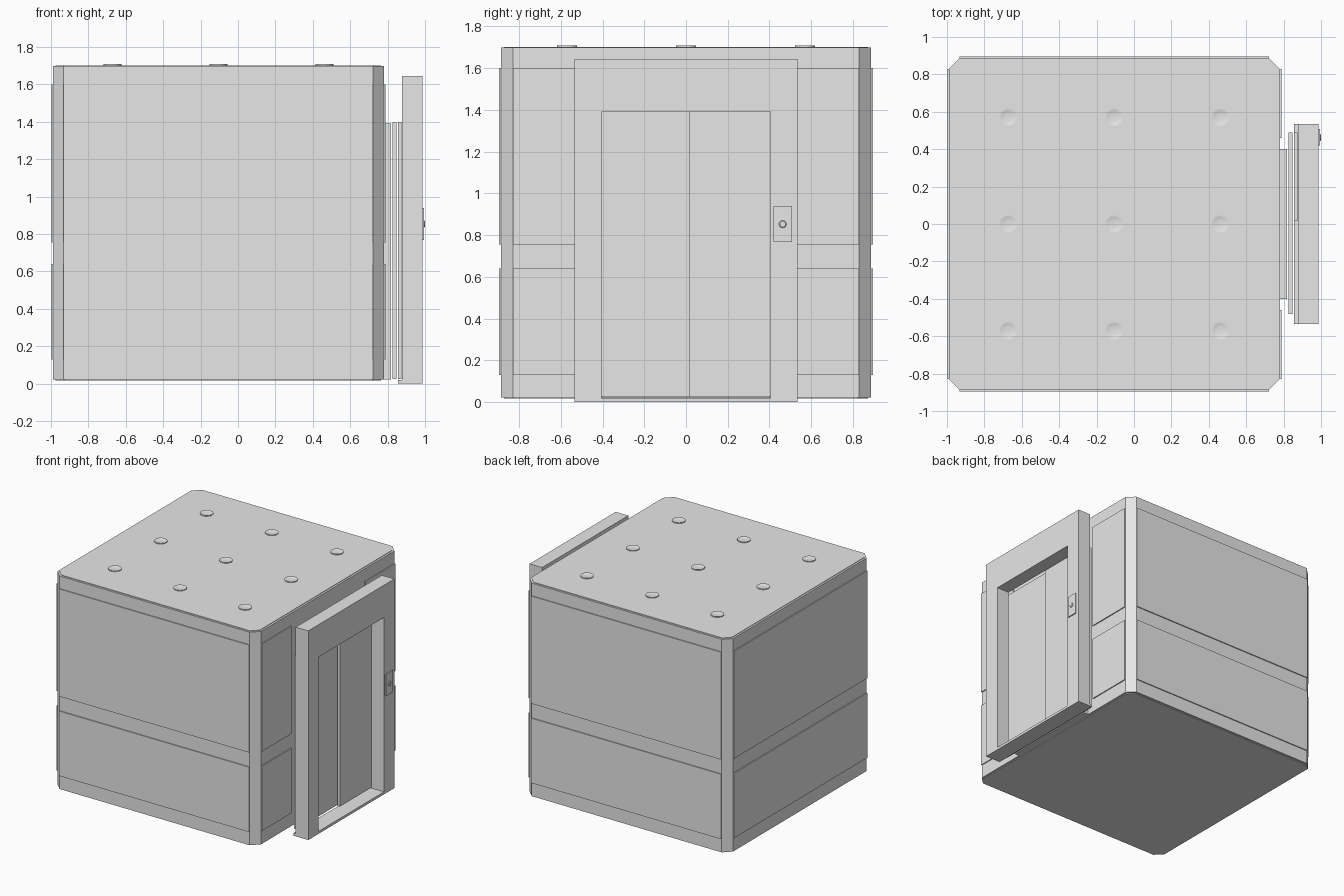
import bpy, bmesh, math
from mathutils import Vector

if "Cube" in bpy.data.objects:
    bpy.data.objects.remove(bpy.data.objects["Cube"])

grey = bpy.data.materials.new("light_grey")
grey.use_nodes = True
GREY = (0.8, 0.8, 0.8, 1)
grey.diffuse_color = GREY
grey.node_tree.nodes["Principled BSDF"].inputs["Base Color"].default_value = GREY


def finish(name, bm):
    bmesh.ops.recalc_face_normals(bm, faces=bm.faces)
    mesh = bpy.data.meshes.new(name)
    bm.to_mesh(mesh)
    bm.free()
    mesh.materials.append(grey)
    obj = bpy.data.objects.new(name, mesh)
    bpy.context.collection.objects.link(obj)
    return obj


def prism(name, points, direction):
    """Extrude a closed outline along a direction."""
    bm = bmesh.new()
    face = bm.faces.new([bm.verts.new(p) for p in points])
    ext = bmesh.ops.extrude_face_region(bm, geom=[face], use_keep_orig=True)
    verts = [g for g in ext["geom"] if isinstance(g, bmesh.types.BMVert)]
    bmesh.ops.translate(bm, verts=verts, vec=Vector(direction))
    return finish(name, bm)


def box(name, x0, x1, y0, y1, z0, z1):
    outline = [(x0, y0, z0), (x1, y0, z0), (x1, y1, z0), (x0, y1, z0)]
    return prism(name, outline, (0, 0, z1 - z0))


def revolve(name, profile, segments, steps_smooth=True):
    """Spin an (r, z) profile around z."""
    bm = bmesh.new()
    verts = [bm.verts.new((r, 0, z)) for r, z in profile]
    edges = [bm.edges.new(pair) for pair in zip(verts, verts[1:])]
    bmesh.ops.spin(bm, geom=verts + edges, cent=(0, 0, 0), axis=(0, 0, 1),
                   angle=math.tau, steps=segments)
    bmesh.ops.remove_doubles(bm, verts=bm.verts, dist=0.0001)
    obj = finish(name, bm)
    if steps_smooth:
        for poly in obj.data.polygons:
            poly.use_smooth = True
    return obj


# Cabin shell: a square plan with cut corners
CX, HX, HY, CUT = -0.105, 0.885, 0.887, 0.058


def plan(inset, z):
    hx, hy, c = HX - inset, HY - inset, CUT - inset * 0.6
    quarter = [(hx, hy - c), (hx - c, hy)]
    pts = quarter + [(-x, y) for x, y in reversed(quarter)]
    pts += [(-x, -y) for x, y in pts]
    return [(CX + x, y, z) for x, y in pts]


prism("cabin_shell", plan(0, 0.023), (0, 0, 1.675))
prism("roof_plate", plan(0.015, 1.698), (0, 0, 0.004))
prism("floor_plate", plan(0.015, 0.018), (0, 0, 0.005))

# Raised wall panels in two rows
LIFT = 0.008
XA, XB = CX - HX, CX + HX
PY = HY - CUT
for row, z0, z1 in (("lower", 0.13, 0.64), ("upper", 0.755, 1.6)):
    box(row + "_front_panel", XA + CUT, XB - CUT, -HY - LIFT, -HY, z0, z1)
    box(row + "_back_panel", XA + CUT, XB - CUT, HY, HY + LIFT, z0, z1)
    box(row + "_side_panel", XA - LIFT, XA, -PY, PY, z0, z1)
    box(row + "_door_side_panel_front", XB, XB + LIFT, -PY, -0.46, z0, z1)
    box(row + "_door_side_panel_back", XB, XB + LIFT, 0.46, PY, z0, z1)

# Shallow dished ceiling lights with a raised rim
dish = [(0, 1.7025), (0.02, 1.7032), (0.036, 1.7052), (0.044, 1.708),
        (0.048, 1.708), (0.048, 1.7)]
for i in range(-1, 2):
    for j in range(-1, 2):
        lamp = revolve("roof_lamp", dish, 24)
        lamp.location = (CX + i * 0.567, j * 0.57, 0)
        bpy.context.view_layer.objects.active = lamp
        bpy.ops.object.select_all(action="DESELECT")
        lamp.select_set(True)
        bpy.ops.object.shade_smooth_by_angle(angle=math.radians(40))

# Cabin doorway and sliding door leaves
box("cabin_doorway", XB, 0.818, -0.4, 0.4, 0.023, 1.39)
box("inner_door_leaf", 0.825, 0.847, -0.48, 0.49, 0.025, 1.395)
box("outer_door_leaf", 0.855, 0.875, 0.015, 0.49, 0.025, 1.4)

# Landing frame around the doorway, with its sill
W, H, OW, OH = 0.535, 1.645, 0.405, 1.39
frame = [(-W, 0), (-OW, 0), (-OW, OH), (OW, OH), (OW, 0), (W, 0), (W, H), (-W, H)]
prism("landing_frame", [(0.877, y, z) for y, z in frame], (0.109, 0, 0))
box("landing_sill", 0.856, 0.986, -W, W, 0, 0.02)

# Call panel and round button
box("call_panel", 0.986, 0.994, 0.42, 0.507, 0.768, 0.94)
button = revolve("call_button", [(0, 0.007), (0.014, 0.007), (0.018, 0.004), (0.018, 0)], 16, False)
button.rotation_euler = (0, math.pi / 2, 0)
button.location = (0.993, 0.463, 0.853)
